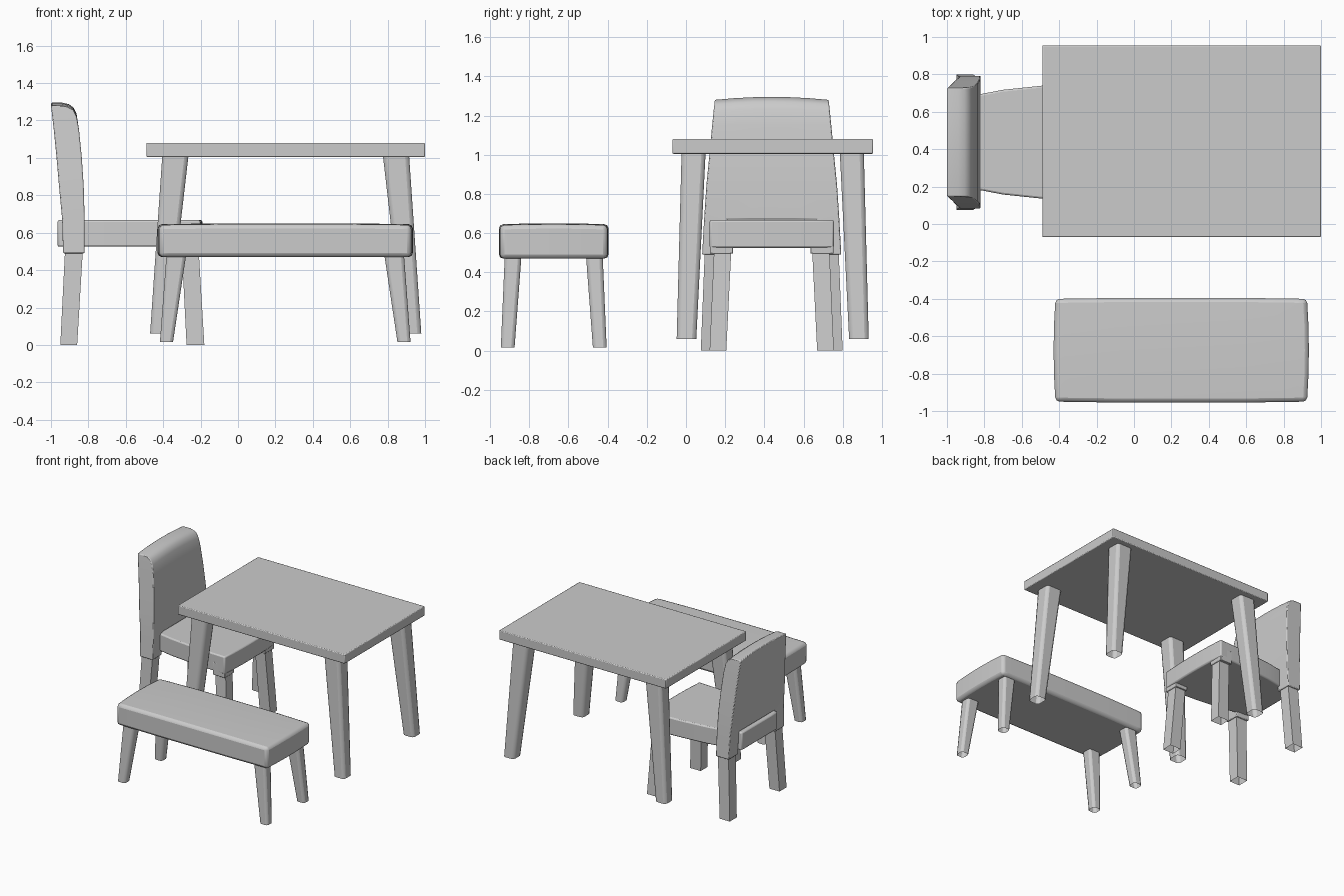
import bpy, bmesh

if "Cube" in bpy.data.objects:
    bpy.data.objects.remove(bpy.data.objects["Cube"])

def finish(name, verts, faces, bevel=0.0, segs=2):
    bm = bmesh.new()
    vs = [bm.verts.new(v) for v in verts]
    for f in faces:
        bm.faces.new([vs[i] for i in f])
    bmesh.ops.delete(bm, geom=[v for v in bm.verts if not v.link_faces], context='VERTS')
    bmesh.ops.recalc_face_normals(bm, faces=bm.faces)
    me = bpy.data.meshes.new(name)
    bm.to_mesh(me)
    bm.free()
    ob = bpy.data.objects.new(name, me)
    bpy.context.collection.objects.link(ob)
    bpy.ops.object.select_all(action='DESELECT')
    ob.select_set(True)
    bpy.context.view_layer.objects.active = ob
    bpy.ops.object.shade_smooth_by_angle(angle=0.7)
    if bevel:
        m = ob.modifiers.new("Bevel", 'BEVEL')
        m.width, m.segments, m.limit_method, m.angle_limit = bevel, segs, 'ANGLE', 0.8
    return ob

def frustum(name, bot, zb, top, zt, bevel=0.0, caps=True):
    """Tapered block between two rectangles (x0, x1, y0, y1)."""
    vs = []
    for (x0, x1, y0, y1), z in ((bot, zb), (top, zt)):
        vs += [(x0, y0, z), (x1, y0, z), (x1, y1, z), (x0, y1, z)]
    fs = [(i, (i + 1) % 4, (i + 1) % 4 + 4, i + 4) for i in range(4)]
    if caps:
        fs += [(3, 2, 1, 0), (4, 5, 6, 7)]
    return finish(name, vs, fs, bevel)

def place(rect, cx, cy, sx, sy):
    x0, x1, y0, y1 = rect
    return (cx + sx * x0, cx + sx * x1, cy + sy * y0, cy + sy * y1)

def legs(name, cx, cy, bot, zb, top, zt, bevel=0.0, sides=(-1, 1)):
    for sx in sides:
        for sy in (-1, 1):
            frustum(name, place(bot, cx, cy, sx, sy), zb,
                    place(top, cx, cy, sx, sy), zt, bevel, caps=False)

def slab(name, near, far, bevel, skip=()):
    """Closed solid between two point grids; skip lists cells left open."""
    R, C = len(near), len(near[0])
    n = R * C
    vs = [p for row in near for p in row] + [p for row in far for p in row]
    fs, count = [], {}
    for r in range(R - 1):
        for c in range(C - 1):
            if (r, c) in skip:
                continue
            q = [r * C + c, r * C + c + 1, (r + 1) * C + c + 1, (r + 1) * C + c]
            fs += [q, [i + n for i in reversed(q)]]
            for a, b in zip(q, q[1:] + q[:1]):
                k = (min(a, b), max(a, b))
                count[k] = count.get(k, 0) + 1
    fs += [(a, b, b + n, a + n) for (a, b), k in count.items() if k == 1]
    return finish(name, vs, fs, bevel)

# Table
top = (-0.49, 1.0, -0.07, 0.955)
frustum("table_top", top, 1.005, top, 1.08, 0.006)
legs("table_leg", 0.255, 0.4425, (0.63, 0.725, 0.39, 0.49), 0.06,
     (0.52, 0.66, 0.3425, 0.465), 1.01, 0.022)

# Bench cushion, gently bulged on every side
T = [-1, -0.92, -0.5, 0, 0.5, 0.92, 1]
def cushion(side):
    return [[(0.2525 + u * (0.6825 - 0.01 * v * v), -0.675 + v * (0.28 - 0.006 * u ** 4),
              0.56 + side * 0.09 - (0.01 * (u ** 4 + v * v) / 2 if side > 0 else 0))
             for v in T] for u in T]
slab("bench_cushion", cushion(-1), cushion(1), 0.024)
legs("bench_leg", 0.2525, -0.675, (0.60, 0.67, 0.20, 0.27), 0.015,
     (0.53, 0.635, 0.165, 0.25), 0.48, 0.018)

# Chair backrest: rows of (z, front x, rear x, half width), notched at the bottom
CY = 0.4375
rows = [(0.49, -0.82, -0.935, 0.355), (0.67, -0.82, -0.94, 0.345),
        (0.85, -0.825, -0.957, 0.333), (1.0, -0.835, -0.97, 0.318),
        (1.15, -0.85, -0.985, 0.304), (1.22, -0.863, -0.993, 0.297),
        (1.255, -0.88, -0.997, 0.293), (1.272, -0.905, -0.999, 0.291),
        (1.28, -0.94, -1.0, 0.29)]
cols = [-1, -0.66, -0.33, 0, 0.33, 0.66, 1]
def sheet(k):
    return [[(r[k], CY + c * r[3], r[0] + (0.015 * (1 - c * c) if r[0] > 1.2 else 0))
             for c in cols] for r in rows]
slab("chair_back", sheet(1), sheet(2), 0.006, skip=[(0, c) for c in range(1, 5)])

# Chair seat: widens towards a slightly bowed front
outline = [(-0.965, 0.225), (-0.82, 0.257), (-0.7, 0.28), (-0.49, 0.302),
           (-0.33, 0.312), (-0.19, 0.318)]
def seat(z):
    return [[(x - (0.012 * c * c if x > -0.2 else 0), CY + c * h, z)
             for c in cols] for x, h in outline]
slab("chair_seat", seat(0.525), seat(0.667), 0.01)

# Sockets under the front corners of the seat
for s in (-1, 1):
    rect = place((-0.31, -0.203, 0.197, 0.315), 0, CY, 1, s)
    frustum("seat_socket", rect, 0.495, rect, 0.60, 0.004)

# Chair legs
legs("chair_rear_leg", 0, CY, (-0.95, -0.86, 0.272, 0.362), 0,
     (-0.925, -0.83, 0.25, 0.342), 0.5, sides=(1,))
legs("chair_front_leg", 0, CY, (-0.275, -0.18, 0.232, 0.317), 0,
     (-0.3, -0.21, 0.207, 0.295), 0.5, sides=(1,))
